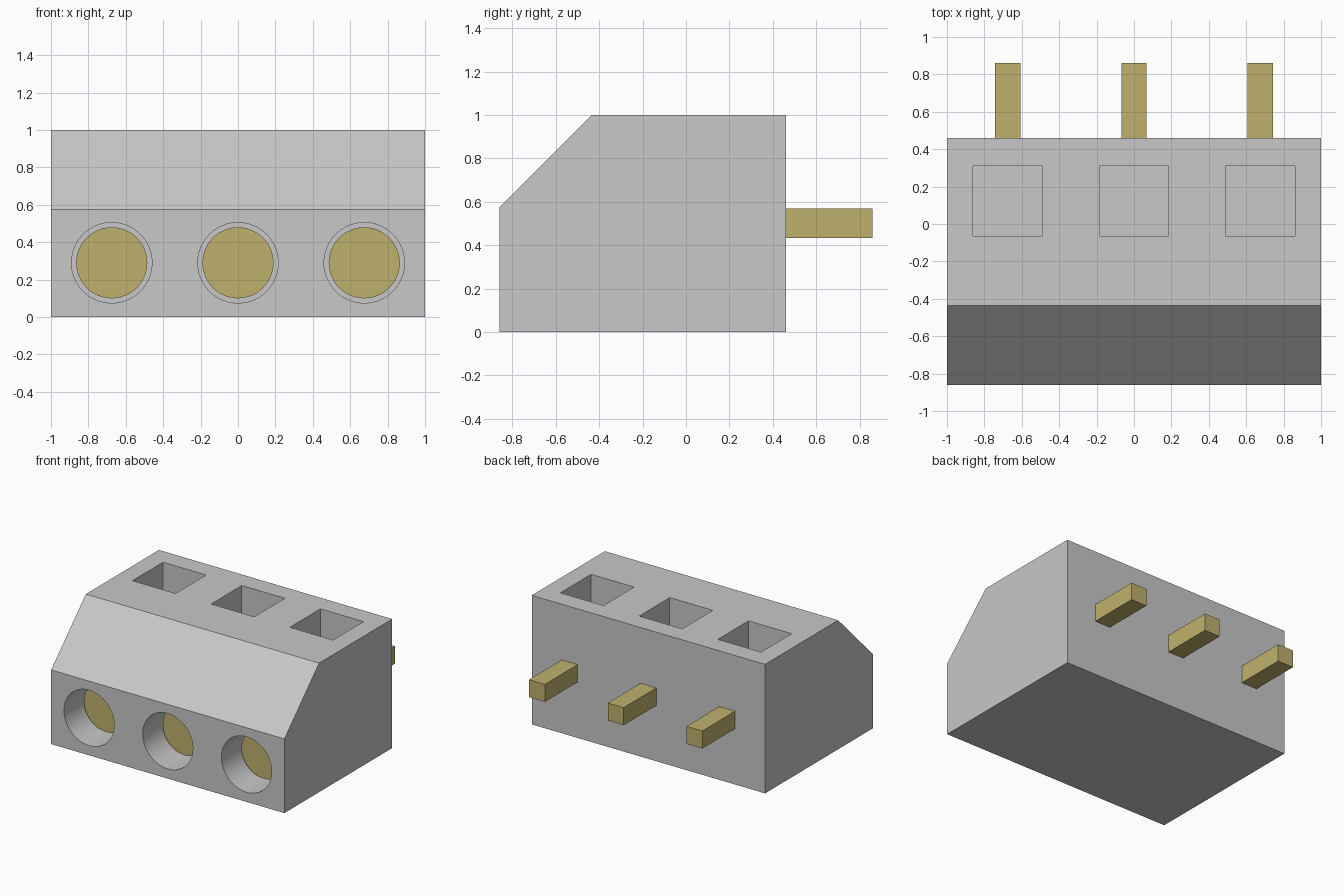
import bpy
import bmesh
import math

if "Cube" in bpy.data.objects:
    bpy.data.objects.remove(bpy.data.objects["Cube"], do_unlink=True)


def make_material(name, colour):
    mat = bpy.data.materials.new(name)
    mat.use_nodes = True
    mat.diffuse_color = (*colour, 1)
    mat.node_tree.nodes["Principled BSDF"].inputs["Base Color"].default_value = (*colour, 1)
    return mat


GREY = make_material("grey plastic", (0.58, 0.58, 0.58))
BRASS = make_material("brass", (0.53, 0.44, 0.155))

PITCH = 0.675
FRONT, BACK = -0.86, 0.46
HOLE_Z = 0.29


def box(name, low, high, mat):
    centre = [(a + b) / 2 for a, b in zip(low, high)]
    bpy.ops.mesh.primitive_cube_add(size=1, location=centre)
    obj = bpy.context.object
    obj.name = name
    obj.scale = [b - a for a, b in zip(low, high)]
    bpy.ops.object.transform_apply(location=False, rotation=False, scale=True)
    obj.data.materials.append(mat)
    return obj


def cylinder_y(name, x, z, radius, y0, y1, mat):
    bpy.ops.mesh.primitive_cylinder_add(
        vertices=64, radius=radius, depth=y1 - y0,
        location=(x, (y0 + y1) / 2, z), rotation=(math.pi / 2, 0, 0))
    obj = bpy.context.object
    obj.name = name
    obj.data.materials.append(mat)
    bpy.ops.object.shade_smooth_by_angle(angle=math.radians(30))
    return obj


def cut(target, cutter):
    mod = target.modifiers.new("cut", 'BOOLEAN')
    mod.operation = 'DIFFERENCE'
    mod.solver = 'EXACT'
    mod.object = cutter
    bpy.context.view_layer.objects.active = target
    bpy.ops.object.modifier_apply(modifier=mod.name)
    bpy.data.objects.remove(cutter, do_unlink=True)


# Housing: side profile extruded across the width
profile = [(FRONT, 0), (BACK, 0), (BACK, 1), (-0.435, 1), (FRONT, 0.575)]
bm = bmesh.new()
side = bm.faces.new([bm.verts.new((-1, y, z)) for y, z in profile])
extruded = bmesh.ops.extrude_face_region(bm, geom=[side])["geom"]
bmesh.ops.translate(bm, vec=(2, 0, 0),
                    verts=[v for v in extruded if isinstance(v, bmesh.types.BMVert)])
bmesh.ops.recalc_face_normals(bm, faces=bm.faces)
mesh = bpy.data.meshes.new("housing")
bm.to_mesh(mesh)
bm.free()
housing = bpy.data.objects.new("housing", mesh)
bpy.context.collection.objects.link(housing)
mesh.materials.append(GREY)

for label, x in (("right", -PITCH), ("middle", 0), ("left", PITCH)):
    # Round front opening and square top opening
    cut(housing, cylinder_y("round_cutter", x, HOLE_Z, 0.215, FRONT - 0.1, -0.44, GREY))
    cut(housing, box("square_cutter", (x - 0.185, -0.065, 0.58),
                     (x + 0.185, 0.31, 1.1), GREY))
    # Brass contact recessed in the round opening
    cylinder_y(label + "_contact", x, HOLE_Z, 0.19, FRONT + 0.21, -0.44, BRASS)
    # Brass pin at the back
    box(label + "_pin", (x - 0.068, BACK, 0.432), (x + 0.068, 0.86, 0.568), BRASS)

# Smooth the hole walls while keeping the housing edges sharp
bpy.ops.object.select_all(action='DESELECT')
housing.select_set(True)
bpy.context.view_layer.objects.active = housing
bpy.ops.object.shade_smooth_by_angle(angle=math.radians(30))
